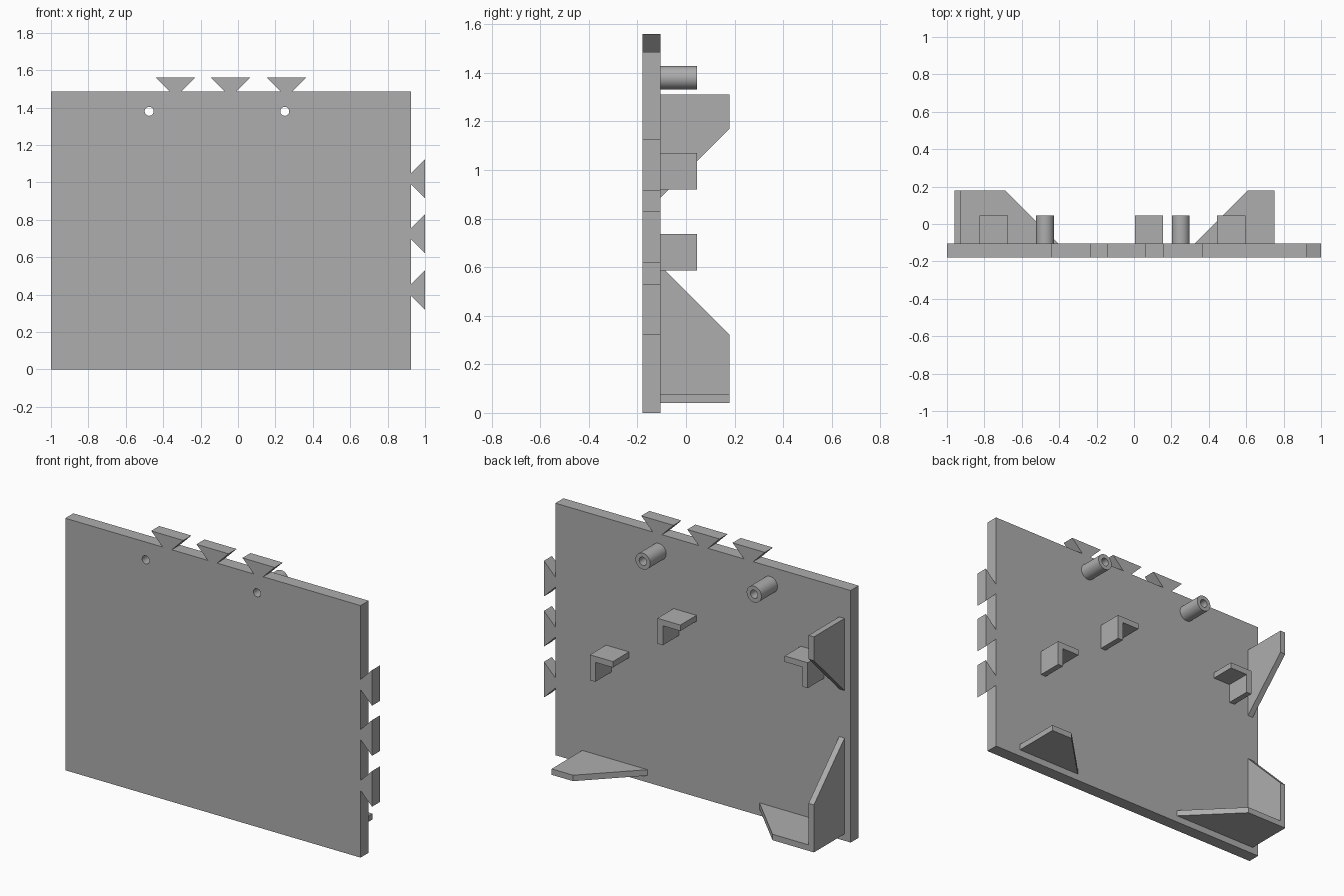
import bpy
import math
from mathutils import Matrix, Vector
import bmesh

cube = bpy.data.objects.get("Cube")
if cube:
    bpy.data.objects.remove(cube, do_unlink=True)

GREY = (0.42, 0.42, 0.42, 1)
grey = bpy.data.materials.new("plain grey")
grey.use_nodes = True
grey.diffuse_color = GREY
grey.node_tree.nodes["Principled BSDF"].inputs["Base Color"].default_value = GREY

FRONT, BACK = -0.18, -0.105      # panel thickness in y
RIB_TIP, POST_TIP = 0.18, 0.045  # how far the rear parts reach
EDGE, TOP = 0.925, 1.485         # panel side and top
WALL = 0.035                     # rib and bracket thickness


def prism(name, profile, start, end, axis):
    """Extrude a closed 2D profile along x, y or z."""
    def place(a, b, d):
        return {"x": (d, a, b), "y": (a, d, b), "z": (a, b, d)}[axis]
    bm = bmesh.new()
    face = bm.faces.new([bm.verts.new(place(a, b, start)) for a, b in profile])
    result = bmesh.ops.extrude_face_region(bm, geom=[face])
    moved = [v for v in result["geom"] if isinstance(v, bmesh.types.BMVert)]
    bmesh.ops.translate(bm, verts=moved, vec=Vector(place(0, 0, end - start)))
    bmesh.ops.recalc_face_normals(bm, faces=bm.faces)
    mesh = bpy.data.meshes.new(name)
    bm.to_mesh(mesh)
    bm.free()
    mesh.materials.append(grey)
    obj = bpy.data.objects.new(name, mesh)
    bpy.context.collection.objects.link(obj)
    return obj


def circle(x, z, radius, sides=32):
    return [(x + radius * math.cos(i * math.tau / sides),
             z + radius * math.sin(i * math.tau / sides)) for i in range(sides)]


def cut(obj, cutter):
    mod = obj.modifiers.new("hole", "BOOLEAN")
    mod.operation = "DIFFERENCE"
    mod.solver = "EXACT"
    mod.object = cutter
    bpy.context.view_layer.objects.active = obj
    bpy.ops.object.modifier_apply(modifier=mod.name)


# Panel outline with dovetail tabs on the side and top edges
TAB = ((-0.03, 0), (-0.105, 0.075), (0.105, 0.075), (0.03, 0))
outline = [(-1, 0), (EDGE, 0)]
for z in (0.425, 0.725, 1.02):
    outline += [(EDGE + out, z + along) for along, out in TAB]
outline.append((EDGE, TOP))
for x in (0.26, -0.04, -0.335):
    outline += [(x - along, TOP + out) for along, out in TAB]
outline.append((-1, TOP))
panel = prism("panel", outline, FRONT, BACK, "y")

# Hollow screw posts, bored right through the panel
for side, x in (("right", -0.475), ("left", 0.25)):
    post = prism(f"{side}_screw_post", circle(x, 1.38, 0.048), BACK, POST_TIP, "y")
    bore = prism("bore", circle(x, 1.38, 0.024), FRONT - 0.1, POST_TIP + 0.1, "y")
    bore.hide_render = True
    cut(panel, bore)
    cut(post, bore)
    bpy.data.objects.remove(bore, do_unlink=True)
    bpy.ops.object.select_all(action="DESELECT")
    post.select_set(True)
    bpy.context.view_layer.objects.active = post
    bpy.ops.object.shade_smooth_by_angle(angle=math.radians(30))

# Upright ribs: square at one end, chamfered at the other
for name, base, tip, toe in (("lower_upright_rib", 0.04, 0.32, 0.605),
                             ("upper_upright_rib", 1.31, 1.17, 0.885)):
    prism(name, [(BACK, base), (RIB_TIP, base), (RIB_TIP, tip), (BACK, toe)],
          -0.96, -0.96 + WALL, "x")

# Flat ribs along the bottom
for name, base, tip, toe in (("right_flat_rib", -0.96, -0.69, -0.405),
                             ("left_flat_rib", 0.75, 0.61, 0.325)):
    prism(name, [(base, BACK), (base, RIB_TIP), (tip, RIB_TIP), (toe, BACK)],
          0.04, 0.04 + WALL, "z")

# Angle brackets: a top shelf with one hanging web
SIZE = 0.15
for name, x, z, web in (("left_bracket", 0.595, 0.737, -1),
                        ("middle_bracket", 0.155, 1.07, -1),
                        ("right_bracket", -0.825, 1.07, 1)):
    corner = [(0, 0), (SIZE, 0), (SIZE, WALL), (WALL, WALL), (WALL, SIZE), (0, SIZE)]
    prism(name, [(x + web * a, z - b) for a, b in corner], BACK, POST_TIP, "y")
